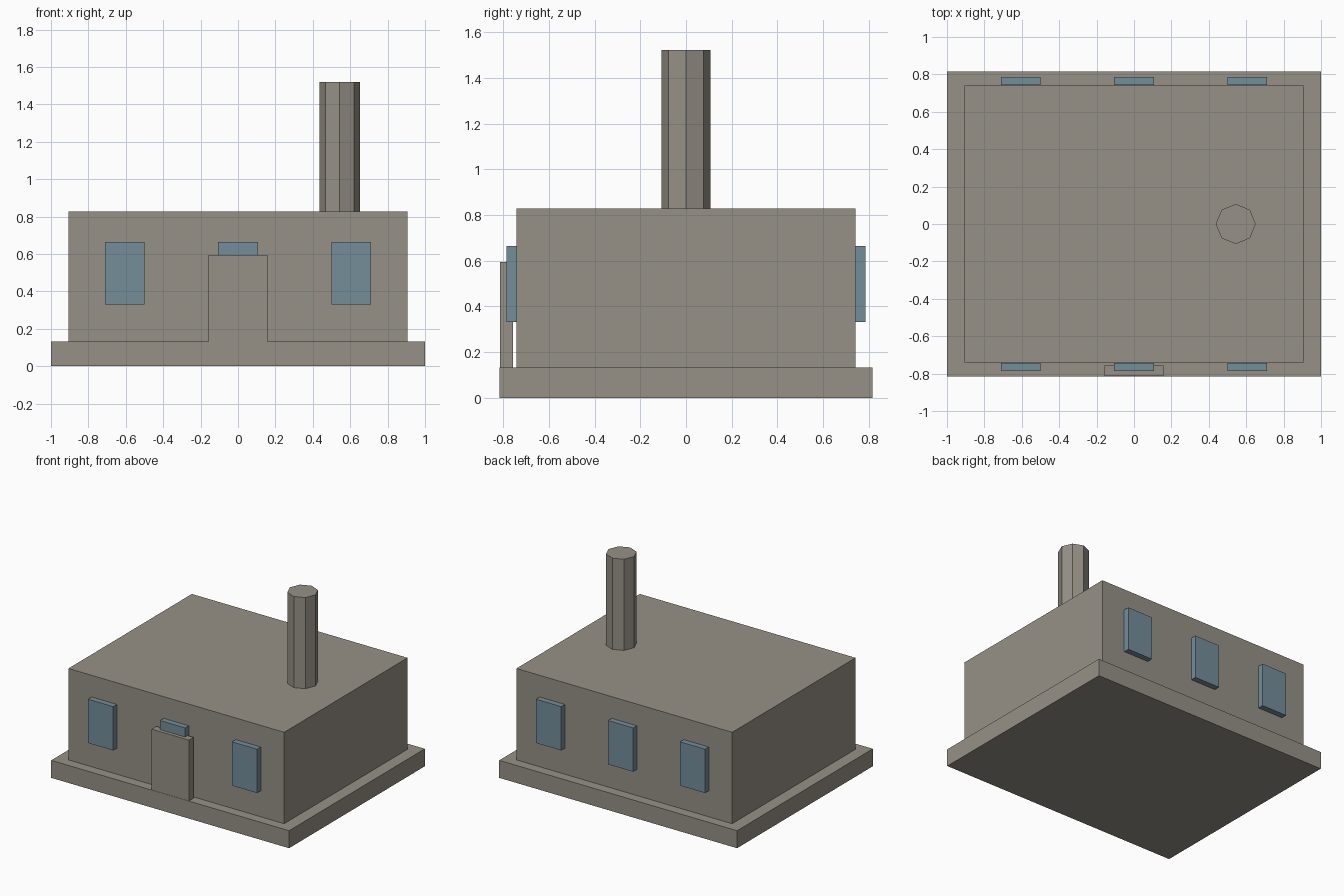
import bpy
import bmesh
from mathutils import Matrix, Vector

default = bpy.data.objects.get("Cube")
if default:
    bpy.data.objects.remove(default, do_unlink=True)


def make_material(name, rgb):
    mat = bpy.data.materials.new(name)
    mat.use_nodes = True
    color = (*rgb, 1.0)
    mat.diffuse_color = color
    mat.node_tree.nodes["Principled BSDF"].inputs["Base Color"].default_value = color
    return mat


stone = make_material("warm grey stone", (0.305, 0.283, 0.242))
glass = make_material("blue grey glass", (0.178, 0.27, 0.323))


def add_object(name, bm, mat):
    mesh = bpy.data.meshes.new(name)
    bm.to_mesh(mesh)
    bm.free()
    mesh.materials.append(mat)
    obj = bpy.data.objects.new(name, mesh)
    bpy.context.collection.objects.link(obj)
    return obj


def add_box(name, low, high, mat):
    low, high = Vector(low), Vector(high)
    bm = bmesh.new()
    place = Matrix.Translation((low + high) / 2) @ Matrix.Diagonal((*(high - low), 1))
    bmesh.ops.create_cube(bm, size=1, matrix=place)
    return add_object(name, bm, mat)


def add_prism(name, center, radius, bottom, top, sides, mat):
    bm = bmesh.new()
    place = Matrix.Translation((*center, (bottom + top) / 2))
    bmesh.ops.create_cone(bm, cap_ends=True, segments=sides, radius1=radius,
                          radius2=radius, depth=top - bottom, matrix=place)
    return add_object(name, bm, mat)


# Foundation slab, main block and chimney
add_box("foundation", (-1, -0.815, 0), (1, 0.815, 0.133), stone)
add_box("building", (-0.907, -0.741, 0.133), (0.907, 0.741, 0.828), stone)
add_prism("chimney", (0.544, 0), 0.107, 0.828, 1.521, 8, stone)

# Door slab standing just clear of the front wall
add_box("door", (-0.157, -0.813, 0.133), (0.157, -0.757, 0.595), stone)

# Three windows on the front wall and three on the back wall
for side, y in (("front", -0.764), ("back", 0.764)):
    for place, x in (("right", -0.605), ("middle", 0), ("left", 0.605)):
        add_box(f"{side}_{place}_window", (x - 0.106, y - 0.022, 0.331),
                (x + 0.106, y + 0.022, 0.664), glass)
